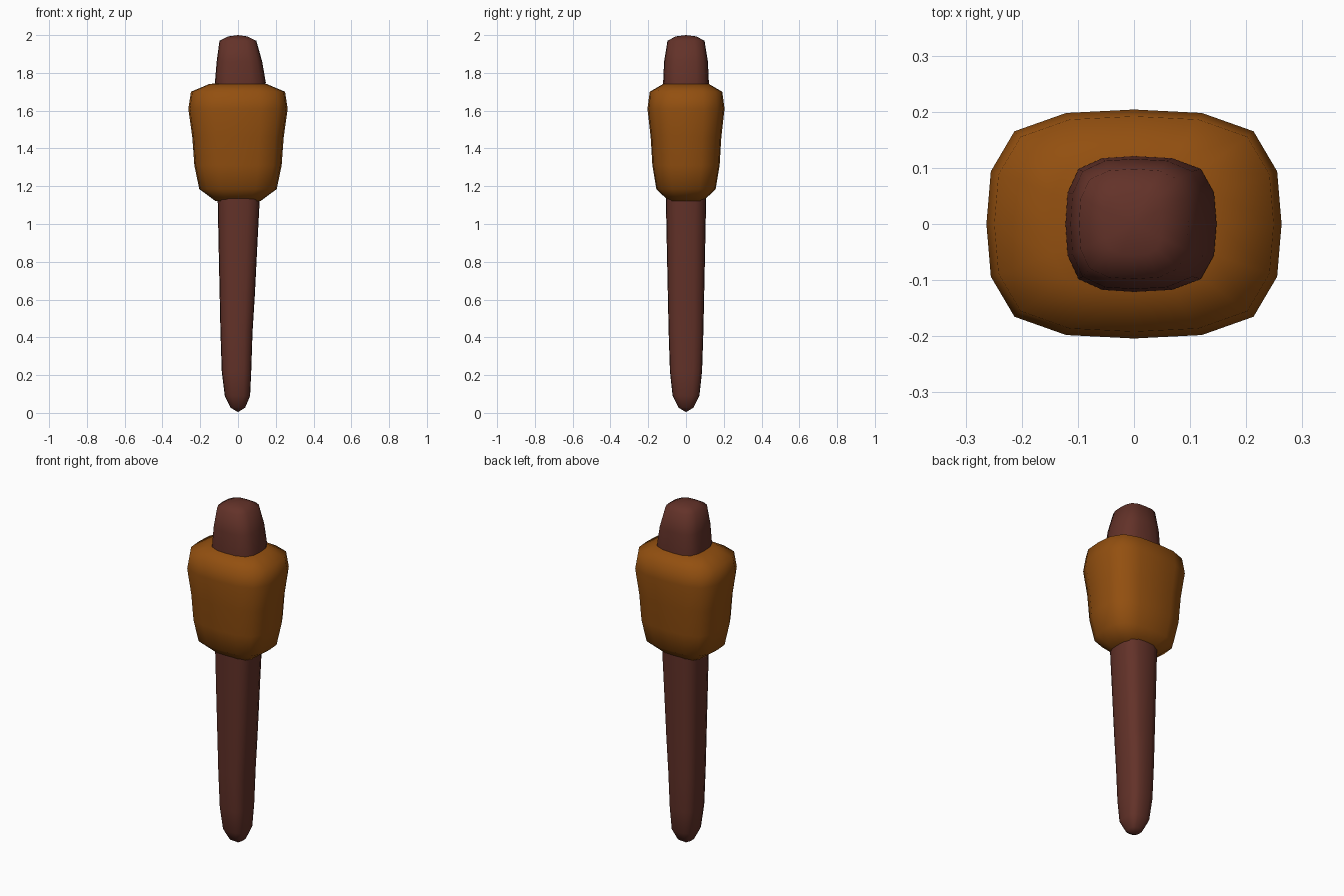
import bpy, bmesh

if "Cube" in bpy.data.objects:
    bpy.data.objects.remove(bpy.data.objects["Cube"])

# Rounded-square cross-section with 16 sides (one quarter, repeated by rotation)
QUARTER = [(1, 0), (0.97, 0.46), (0.81, 0.81), (0.46, 0.97)]
SECTION = []
for turn in range(4):
    for x, y in QUARTER:
        for _ in range(turn):
            x, y = -y, x
        SECTION.append((x, y))


def material(name, colour):
    m = bpy.data.materials.new(name)
    m.diffuse_color = (*colour, 1)
    m.use_nodes = True
    m.node_tree.nodes["Principled BSDF"].inputs["Base Color"].default_value = m.diffuse_color
    return m


def loft(name, rings, bottom, top, mat):
    """Skin rings of (z, left, right, half depth), closed by a centre point at each end."""
    bm = bmesh.new()
    loops = []
    for z, left, right, depth in rings:
        loops.append([bm.verts.new(((right if x > 0 else left) * x, depth * y, z))
                      for x, y in SECTION])
    n = len(SECTION)
    for a, b in zip(loops, loops[1:]):
        for i in range(n):
            j = (i + 1) % n
            bm.faces.new((a[i], a[j], b[j], b[i]))
    for loop, z in ((loops[0], bottom), (loops[-1], top)):
        centre = bm.verts.new((0, 0, z))
        for i in range(n):
            bm.faces.new((loop[i], loop[(i + 1) % n], centre))
    bmesh.ops.recalc_face_normals(bm, faces=bm.faces)
    for f in bm.faces:
        f.smooth = True
    mesh = bpy.data.meshes.new(name)
    bm.to_mesh(mesh)
    bm.free()
    mesh.materials.append(mat)
    obj = bpy.data.objects.new(name, mesh)
    bpy.context.collection.objects.link(obj)
    return obj


dark_wood = material("dark wood", (0.125, 0.032, 0.022))
orange_wood = material("orange wood", (0.29, 0.079, 0.005))

# Long tapering handle, passing through the head
loft("handle", [
    (0.028, 0.040, 0.038, 0.040),
    (0.09, 0.070, 0.064, 0.071),
    (0.22, 0.086, 0.070, 0.085),
    (0.43, 0.093, 0.077, 0.092),
    (0.62, 0.097, 0.089, 0.096),
    (0.90, 0.103, 0.103, 0.102),
    (1.15, 0.108, 0.116, 0.107),
    (1.50, 0.116, 0.138, 0.115),
    (1.75, 0.122, 0.147, 0.121),
    (1.86, 0.113, 0.128, 0.116),
    (1.97, 0.098, 0.097, 0.098),
    (1.993, 0.052, 0.050, 0.055),
], 0.004, 2.0, dark_wood)

# Chunky head, wider at the top
loft("head", [
    (1.122, 0.120, 0.120, 0.092),
    (1.185, 0.205, 0.205, 0.157),
    (1.31, 0.231, 0.231, 0.178),
    (1.46, 0.242, 0.242, 0.187),
    (1.61, 0.263, 0.263, 0.204),
    (1.70, 0.249, 0.249, 0.192),
    (1.742, 0.150, 0.150, 0.120),
], 1.115, 1.748, orange_wood)
